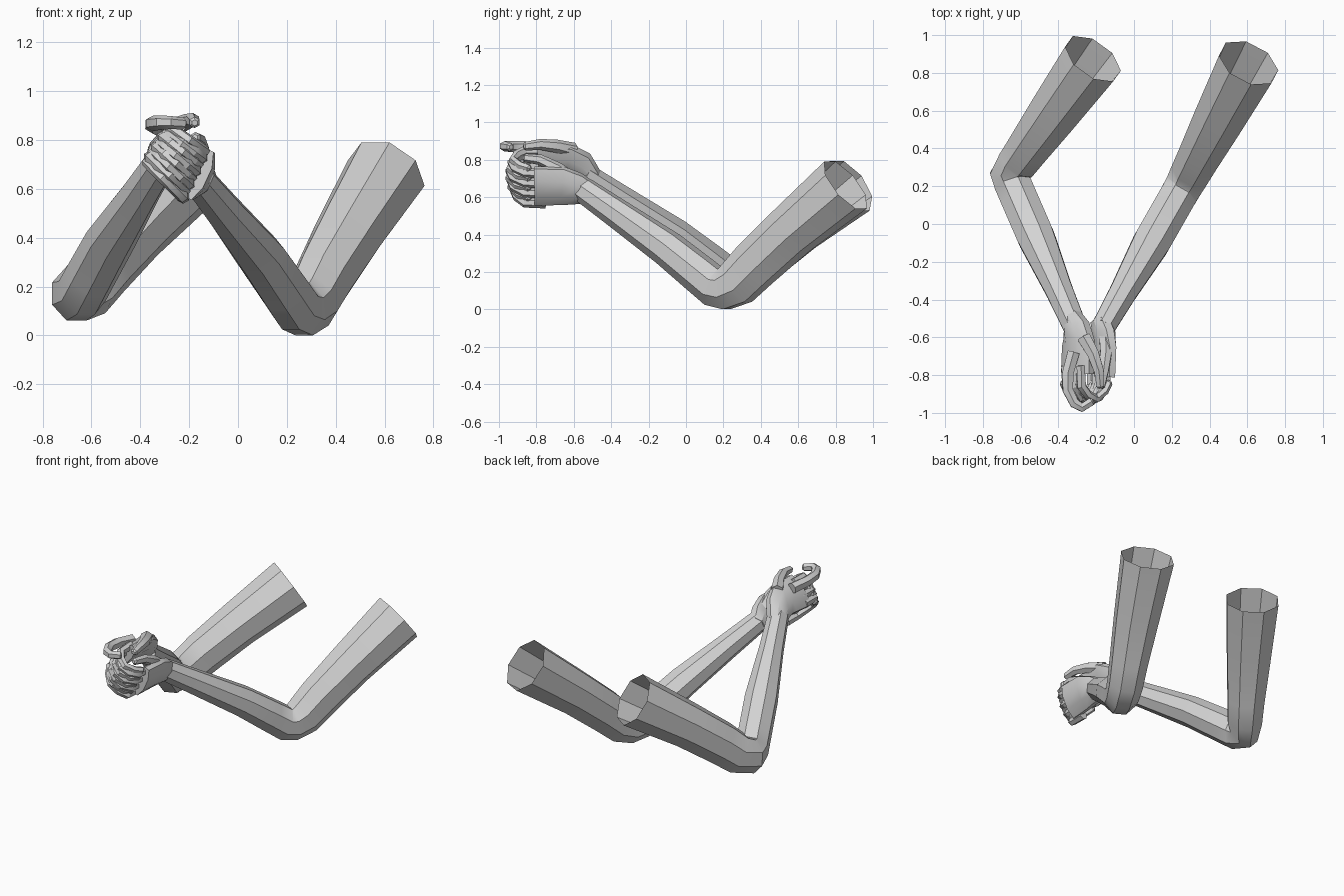
import bpy, bmesh, math
from mathutils import Vector

if "Cube" in bpy.data.objects:
    bpy.data.objects.remove(bpy.data.objects["Cube"])

skin = bpy.data.materials.new("plain_grey")
skin.diffuse_color = (0.65, 0.65, 0.65, 1)
skin.use_nodes = True
skin.node_tree.nodes["Principled BSDF"].inputs["Base Color"].default_value = skin.diffuse_color


def tube(name, stations, sides=8, roll=0.0, cap_start=True, cap_end=True):
    """Loft through (centre, half_width, half_height) stations."""
    pts = [Vector(s[0]) for s in stations]
    dirs = [(b - a).normalized() for a, b in zip(pts, pts[1:])]
    bm = bmesh.new()
    rings = []
    side = None
    for i, (c, w, h) in enumerate(stations):
        t = (dirs[max(i - 1, 0)] + dirs[min(i, len(dirs) - 1)]).normalized()
        if side is not None and roll is None:   # carry the frame along a curl
            side = (side - t * side.dot(t)).normalized()
        else:
            side = t.cross(Vector((0, 0, 1))).normalized()
        up = side.cross(t)
        r = roll or 0.0
        a = side * math.cos(r) - up * math.sin(r)
        b = up * math.cos(r) + side * math.sin(r)
        k = 1 / math.cos(math.pi / sides)
        ring = []
        for j in range(sides):
            ang = 2 * math.pi * (j + 0.5) / sides
            ring.append(bm.verts.new(pts[i] + a * w * k * math.cos(ang) + b * h * k * math.sin(ang)))
        rings.append(ring)
    for r0, r1 in zip(rings, rings[1:]):
        for j in range(sides):
            n = (j + 1) % sides
            bm.faces.new((r0[j], r0[n], r1[n], r1[j]))
    if cap_start:
        bm.faces.new(rings[0][::-1])
    if cap_end:
        bm.faces.new(rings[-1])
    bmesh.ops.recalc_face_normals(bm, faces=bm.faces)
    me = bpy.data.meshes.new(name)
    bm.to_mesh(me)
    bm.free()
    me.materials.append(skin)
    ob = bpy.data.objects.new(name, me)
    bpy.context.collection.objects.link(ob)
    bpy.context.view_layer.objects.active = ob
    ob.select_set(True)
    bpy.ops.object.shade_smooth_by_angle(angle=math.radians(30))
    ob.select_set(False)
    return ob


def arm(name, wrist, elbow, shoulder):
    """Wrist to open shoulder end, with three fanned rings round the elbow."""
    w, e, s = Vector(wrist), Vector(elbow), Vector(shoulder)
    fore, upper, down = (w - e).normalized(), (s - e).normalized(), Vector((0, 0, -1))
    tube(name, [
        (w, .062, .065),
        (e.lerp(w, .75), .072, .075),
        (e.lerp(w, .40), .098, .090),
        (e.lerp(w, .17) + down * .02, .098, .098),
        (e + fore * .07 + down * .03, .098, .103),
        (e + down * .004, .100, .110),
        (e + upper * .10 + down * .03, .105, .122),
        (e.lerp(s, .25) + down * .015, .112, .128),
        (e.lerp(s, .55), .132, .135),
        (s, .157, .157)], cap_end=False)


def finger(name, path, r0=.024, r1=.018):
    n = len(path) - 1
    st = [(p, r0 + (r1 - r0) * i / n, r0 + (r1 - r0) * i / n) for i, p in enumerate(path)]
    d = (Vector(path[-1]) - Vector(path[-2])).normalized()
    st.append((Vector(path[-1]) + d * .01, r1 * .55, r1 * .55))   # rounded tip
    tube(name, st, sides=6, roll=None)


# Arms
arm("left_arm", (-.31, -.55, .72), (-.662, .26, .175), (-.217, .875, .66))
arm("right_arm", (-.165, -.55, .64), (.265, .205, .114), (.607, .853, .665))

# Palms, tilted and facing each other
tube("left_palm", [
    ((-.325, -.50, .70), .052, .055),
    ((-.305, -.565, .765), .052, .090),
    ((-.295, -.63, .790), .048, .108),
    ((-.300, -.79, .785), .040, .110)], roll=math.radians(-42))
tube("right_palm", [
    ((-.175, -.51, .625), .052, .055),
    ((-.160, -.58, .645), .052, .085),
    ((-.155, -.66, .660), .046, .105),
    ((-.160, -.81, .660), .038, .108)], roll=math.radians(-25))

# Interlaced fingers: alternate ones belong to each hand
for i in range(8):
    f = i / 7
    a = Vector((-.375, 0, .71)).lerp(Vector((-.28, 0, .85)), f)
    b = Vector((-.225, 0, .567)).lerp(Vector((-.133, 0, .755)), f)
    front = -.925 - .02 * math.sin(math.pi * f)
    path = []
    for u, y in ((0, -.75), (.02, -.86), (.25, front + .02), (.55, front), (.85, front + .04), (1, -.84)):
        p = a.lerp(b, u if i % 2 else 1 - u)
        p.y = y
        path.append(p)
    finger(("left" if i % 2 else "right") + "_finger_%d" % (i // 2 + 1), path)

# Raised index finger and thumbs closing the loop on top
finger("left_index_finger", [(-.32, -.68, .85), (-.35, -.79, .862), (-.35, -.88, .868),
                             (-.315, -.95, .872), (-.275, -.972, .872), (-.225, -.94, .868)], .032, .021)
finger("left_thumb", [(-.265, -.60, .85), (-.215, -.69, .872), (-.185, -.78, .882),
                      (-.178, -.86, .872)], .036, .020)
finger("right_thumb", [(-.15, -.60, .69), (-.148, -.69, .755), (-.16, -.78, .80),
                       (-.175, -.86, .81)], .034, .020)
